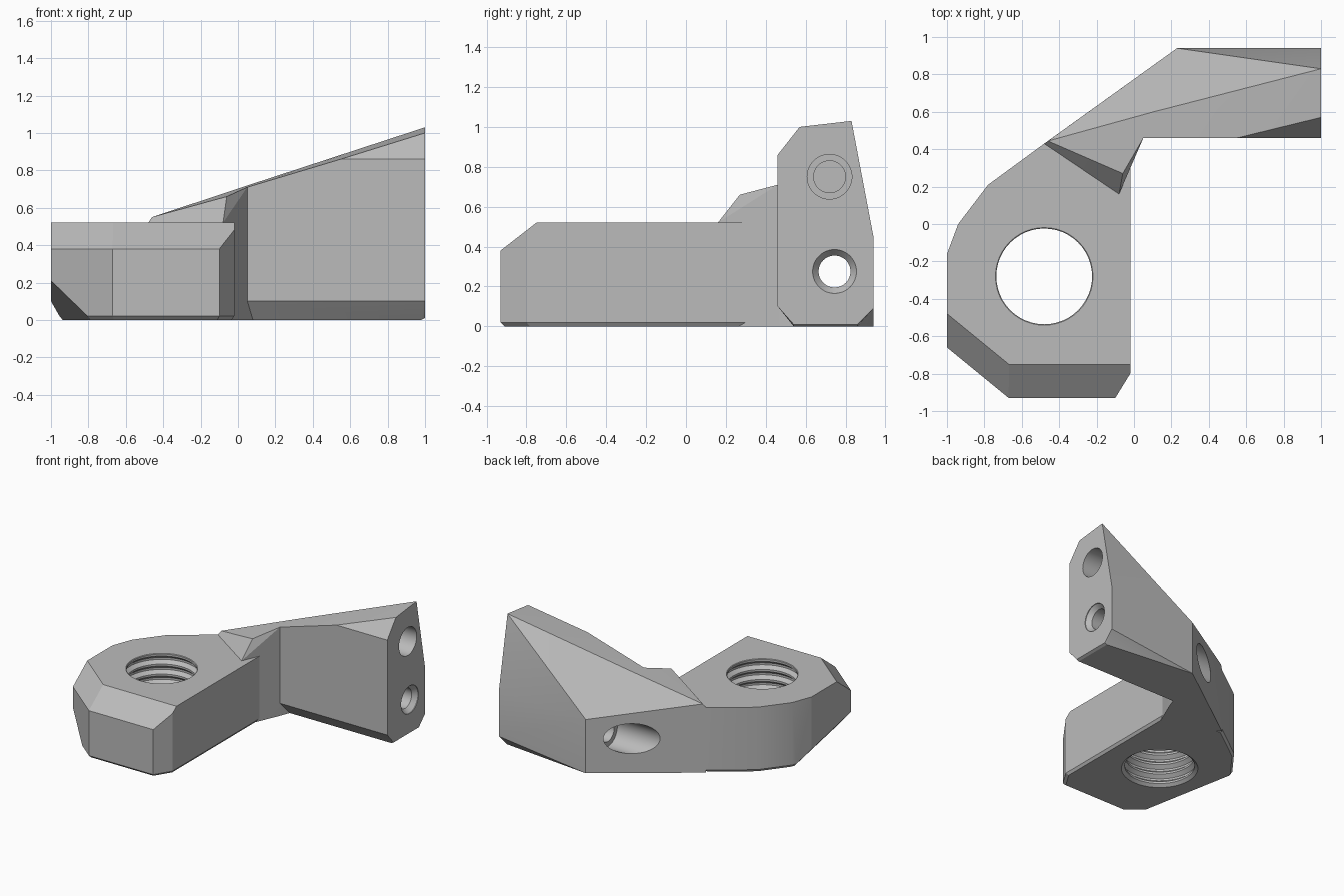
import bpy, bmesh, math
from mathutils import Matrix, Vector

if "Cube" in bpy.data.objects:
    bpy.data.objects.remove(bpy.data.objects["Cube"], do_unlink=True)

grey = bpy.data.materials.new("light grey")
grey.use_nodes = True
colour = (0.5, 0.5, 0.5, 1)
grey.diffuse_color = colour
grey.node_tree.nodes["Principled BSDF"].inputs["Base Color"].default_value = colour


def finish(name, bm):
    bmesh.ops.recalc_face_normals(bm, faces=bm.faces)
    mesh = bpy.data.meshes.new(name)
    bm.to_mesh(mesh)
    bm.free()
    mesh.materials.append(grey)
    obj = bpy.data.objects.new(name, mesh)
    bpy.context.collection.objects.link(obj)
    return obj


def hull(name, points, cuts=()):
    """Convex block, trimmed by (point, outward normal) planes."""
    bm = bmesh.new()
    for p in points:
        bm.verts.new(p)
    res = bmesh.ops.convex_hull(bm, input=bm.verts)
    loose = {v for v in res["geom_interior"] if isinstance(v, bmesh.types.BMVert)}
    bmesh.ops.delete(bm, geom=list(loose), context="VERTS")
    bmesh.ops.dissolve_limit(bm, angle_limit=0.005, verts=bm.verts, edges=bm.edges)
    for point, normal in cuts:
        geom = bm.verts[:] + bm.edges[:] + bm.faces[:]
        cut = bmesh.ops.bisect_plane(bm, geom=geom, plane_co=point,
                                     plane_no=normal, clear_outer=True)
        rim = [e for e in cut["geom_cut"] if isinstance(e, bmesh.types.BMEdge)]
        bmesh.ops.contextual_create(bm, geom=rim)
    return finish(name, bm)


def lathe(name, profile, matrix, sides=48):
    """Closed solid of revolution from (radius, height) pairs."""
    bm = bmesh.new()
    rings = []
    for r, h in profile:
        rings.append([bm.verts.new((r * math.cos(a), r * math.sin(a), h))
                      for a in (2 * math.pi * i / sides for i in range(sides))])
    for low, high in zip(rings, rings[1:]):
        for i in range(sides):
            j = (i + 1) % sides
            bm.faces.new((low[i], low[j], high[j], high[i]))
    bm.faces.new(rings[0][::-1])
    bm.faces.new(rings[-1])
    bm.transform(matrix)
    return finish(name, bm)


def combine(target, tool, operation):
    mod = target.modifiers.new(tool.name, "BOOLEAN")
    mod.operation, mod.solver, mod.object = operation, "EXACT", tool
    bpy.context.view_layer.objects.active = target
    bpy.ops.object.modifier_apply(modifier=mod.name)
    bpy.data.objects.remove(tool, do_unlink=True)


# Base block with sloped front corners and a thin bottom chamfer
outline = [(-.02, -.8), (-.1, -.93), (-.67, -.93), (-1, -.66), (-1, -.16), (-.94, 0),
           (-.78, .21), (-.48, .43), (-.1, .36), (-.02, .3)]
centre = Vector((-.5, -.25))
points = [(x, y, z) for x, y in outline for z in (.02, .52)]
for p in outline:
    q = centre + (Vector(p) - centre) * .97
    points.append((q.x, q.y, 0))
diag = Vector((-.27, -.33, 0)).normalized()
cuts = [((0, -.93, .38), (0, -.14, .18)),
        ((-1, -.66, .38), (diag.x * .14, diag.y * .14, .14)),
        ((-1, -.66, .21), (-1.15, -.22, -1))]
body = hull("bracket_body", points, cuts)

# Slanted web between base and arm
ridge, back_top = (.105, .6, .737), (.23, .94, .43)
web = hull("web", [
    (.05, .46, 0), (.23, .94, 0), (-.48, .43, 0), (-.08, .16, 0), (-.08, .22, 0),
    (.05, .46, .71), ridge, back_top, (-.46, .444, .55), (-.48, .43, .52),
    (-.06, .27, .66), (-.08, .22, .58), (-.08, .16, .52)])

# Rising arm with an eight-sided end
end = [(.46, .1), (.54, .01), (.86, .01), (.94, .09), (.94, .45),
       (.83, 1.03), (.57, 1.0), (.46, .86)]
arm = hull("arm", [(1, y, z) for y, z in end] + [
    (.05, .46, .1), (.08, .54, 0), (.23, .94, 0), (.98, .54, 0), (.98, .86, 0),
    (.05, .46, .71), ridge, back_top, (.55, .46, .86)])

combine(web, arm, "UNION")
combine(body, web, "UNION")

# Threaded hole through the base
pitch = .08
thread = []
for i in range(9):
    z = -.06 + i * pitch
    thread += [(.256, z), (.256, z + .2 * pitch), (.285, z + .5 * pitch), (.285, z + .7 * pitch)]
combine(body, lathe("thread_cutter", thread, Matrix.Translation((-.48, -.28, 0))), "DIFFERENCE")


# Screw holes along the arm
def along_x(y, z):
    return Matrix.Translation((0, y, z)) @ Matrix.Rotation(math.pi / 2, 4, "Y")


through = [(.12, -.7), (.12, .17), (.08, .17), (.08, .96), (.11, .995), (.11, 1.1)]
blind = [(.08, .65), (.08, .8), (.112, .8), (.112, 1.1)]
combine(body, lathe("through_cutter", through, along_x(.745, .275)), "DIFFERENCE")
combine(body, lathe("blind_cutter", blind, along_x(.72, .75)), "DIFFERENCE")

bpy.ops.object.select_all(action="DESELECT")
body.select_set(True)
bpy.context.view_layer.objects.active = body
bpy.ops.object.shade_smooth_by_angle(angle=math.radians(20))
